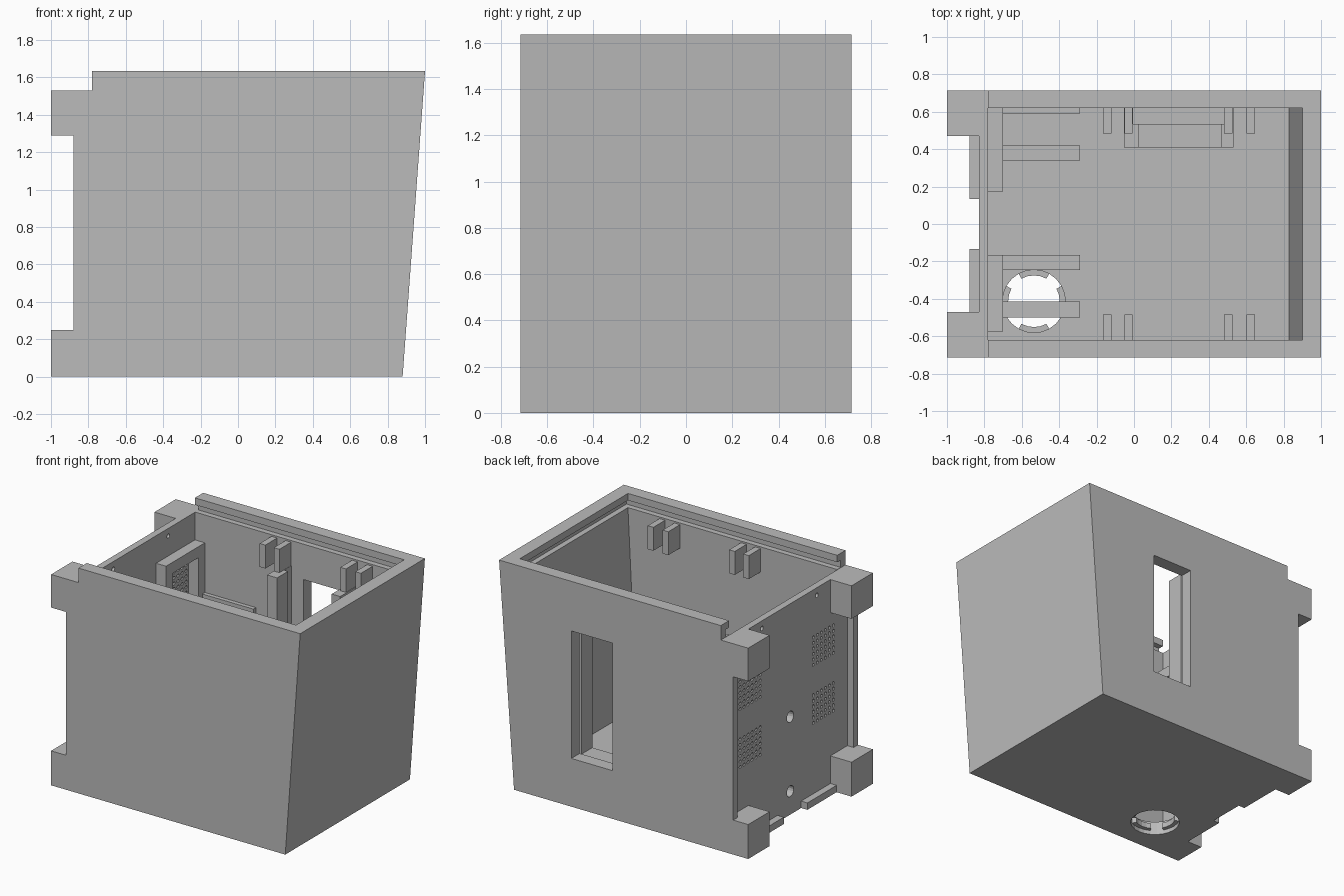
import bpy, bmesh, math
from mathutils import Matrix

if "Cube" in bpy.data.objects:
    bpy.data.objects.remove(bpy.data.objects["Cube"])

grey = bpy.data.materials.new("plain grey")
grey.diffuse_color = (0.5, 0.5, 0.5, 1)
grey.use_nodes = True
grey.node_tree.nodes["Principled BSDF"].inputs["Base Color"].default_value = grey.diffuse_color


def finish(name, bm):
    bmesh.ops.recalc_face_normals(bm, faces=bm.faces)
    me = bpy.data.meshes.new(name)
    bm.to_mesh(me)
    bm.free()
    me.materials.append(grey)
    ob = bpy.data.objects.new(name, me)
    bpy.context.collection.objects.link(ob)
    return ob


def prism(name, pts, lo, hi, axis="y"):
    """Extrude an (x,z) profile along y, or an (x,y) profile along z."""
    bm = bmesh.new()
    rings = []
    for t in (lo, hi):
        rings.append([bm.verts.new((a, t, b) if axis == "y" else (a, b, t)) for a, b in pts])
    bm.faces.new(rings[0])
    bm.faces.new(rings[1])
    n = len(pts)
    for i in range(n):
        j = (i + 1) % n
        bm.faces.new((rings[0][i], rings[0][j], rings[1][j], rings[1][i]))
    return finish(name, bm)


def box(name, x0, x1, y0, y1, z0, z1):
    return prism(name, [(x0, z0), (x1, z0), (x1, z1), (x0, z1)], y0, y1)


def cut(target, cutter):
    cutter.hide_render = True
    mod = target.modifiers.new("cut", "BOOLEAN")
    mod.operation = "DIFFERENCE"
    mod.solver = "EXACT"
    mod.object = cutter
    bpy.context.view_layer.objects.active = target
    bpy.ops.object.modifier_apply(modifier=mod.name)
    bpy.data.objects.remove(cutter)


# Case body with a leaning right wall, hollowed from above
body = prism("case_body", [(-.83, 0), (.88, 0), (1, 1.635), (-.78, 1.635),
                           (-.78, 1.53), (-.83, 1.53)], -.715, .715)
cut(body, prism("cavity", [(-.78, .1), (.829, .1), (.9, 1.53), (.9, 1.7), (-.9, 1.7),
                           (-.9, 1.532), (-.78, 1.532)], -.62, .62))
# Groove for a sliding lid
cut(body, box("lid_groove", -.9, .94, -.66, .66, 1.532, 1.585))
# Window in the back wall
cut(body, box("window", .09, .42, .5, .8, .35, 1.275))

# Vent grids, cable holes and screw holes through the left wall
bm = bmesh.new()


def hole(y, z, r, n):
    m = Matrix.Translation((-.8, y, z)) @ Matrix.Rotation(math.pi / 2, 4, "Y")
    bmesh.ops.create_cone(bm, cap_ends=True, segments=n, radius1=r, radius2=r, depth=.2, matrix=m)


for yc in (.45, -.39):
    for zc in (1.085, .665):
        for i in range(6):
            for j in range(6):
                hole(yc + (i - 2.5) * .046, zc + (j - 2.5) * .04, .012, 8)
for z in (.71, .17):
    hole(-.01, z, .04, 16)
for y in (-.315, .315):
    hole(y, 1.475, .016, 12)
cut(body, finish("wall_holes", bm))

# Round socket in the floor with four inner tabs
CX, CY, R = -.535, -.413, .168


def arc(r, a0, a1, n):
    return [(CX + r * math.cos(a0 + (a1 - a0) * i / n),
             CY + r * math.sin(a0 + (a1 - a0) * i / n)) for i in range(n + 1)]


cut(body, prism("floor_hole", arc(R, 0, 2 * math.pi, 24)[:-1], -.1, .2, "z"))
for k in range(4):
    a = k * math.pi / 2
    half = math.radians(29)
    prism("socket_tab", arc(R + .003, a - half, a + half, 4) + arc(R - .03, a + half, a - half, 4),
          .03, .07, "z")

for s in (-1, 1):
    def side(name, x0, x1, ya, yb, z0, z1):
        box(name, x0, x1, min(s * ya, s * yb), max(s * ya, s * yb), z0, z1)
    # Corner feet, side skirts and bottom strips on the left end
    side("lower_foot", -1, -.825, .47, .715, 0, .25)
    side("upper_foot", -1, -.782, .625, .715, 1.29, 1.53)
    side("upper_foot_inner", -1, -.825, .47, .625, 1.29, 1.53)
    side("side_skirt", -.88, -.825, .665, .715, .25, 1.29)
    side("bottom_strip", -.88, -.825, .135, .47, 0, .05)
    # Paired tabs under the lid groove
    for x in (-.165, -.052, .482, .602):
        side("wall_tab", x, x + .045, .485, .625, 1.35, 1.52)


# Open frames around the vents on the inside of the left wall
def frame(name, y0, y1, z0, z1, w):
    for n, a, b, c, d in (("top", y0, y1, z1 - w, z1), ("bottom", y0, y1, z0, z0 + w),
                          ("front", y0, y0 + w, z0 + w, z1 - w),
                          ("back", y1 - w, y1, z0 + w, z1 - w)):
        box(name + "_" + n, -.785, -.70, a, b, c, d)


frame("back_vent_frame", .175, .625, .42, 1.33, .08)
frame("front_vent_frame", -.575, -.165, .42, 1.33, .08)

# Support arms reaching from the frames
for y0, y1 in ((.59, .625), (.34, .42), (-.245, -.165), (-.5, -.415)):
    box("support_arm", -.785, -.29, y0, y1, .89, .97)

# Panel holder behind the window
for x0, x1 in ((-.053, .027), (.465, .533)):
    box("holder_rail", x0, x1, .41, .535, .09, 1.35)
for x0, x1 in ((-.053, -.005), (.482, .533)):
    box("holder_side", x0, x1, .535, .625, .09, 1.35)
box("holder_shelf", .027, .465, .41, .535, .09, .3)
